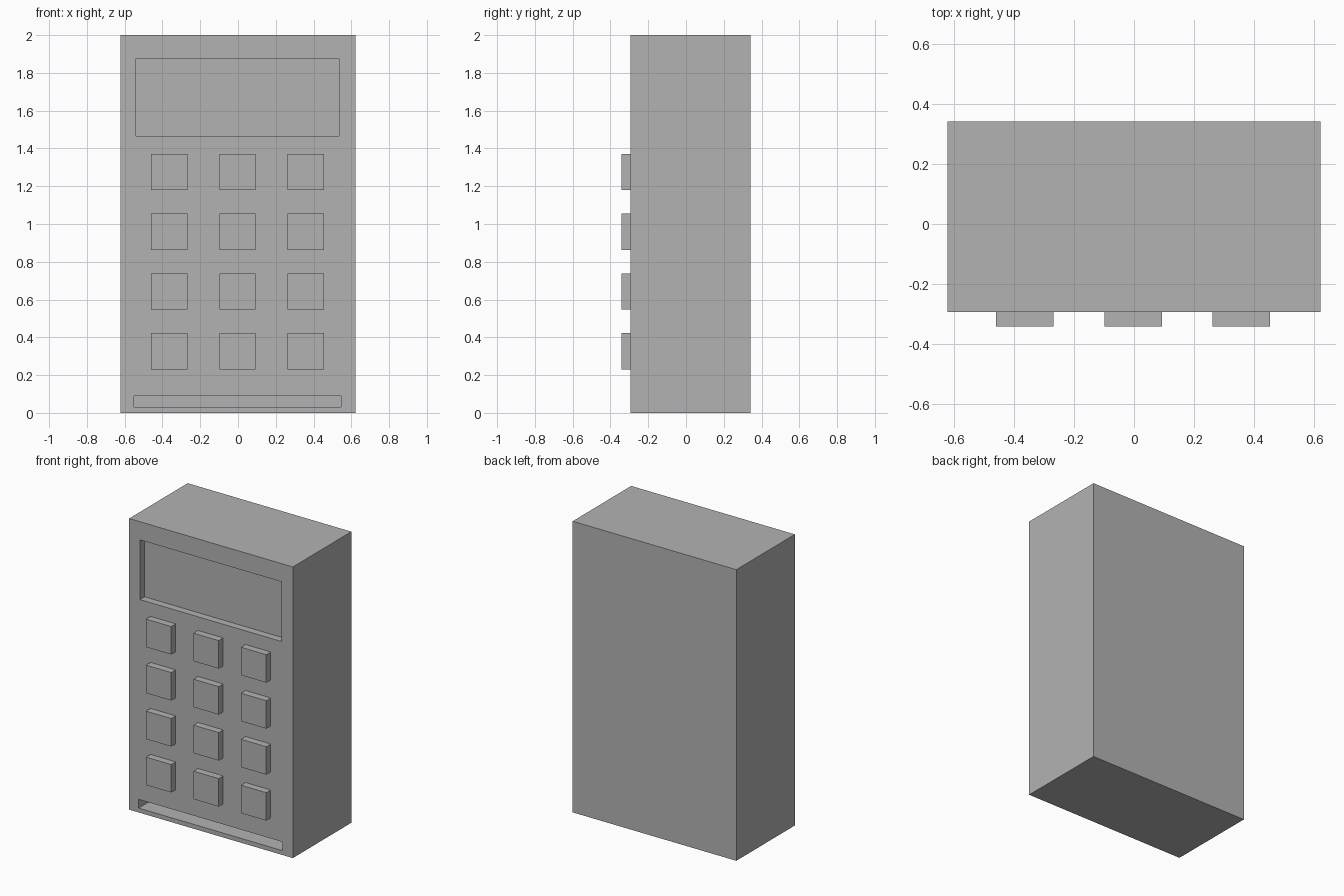
import bpy

cube = bpy.data.objects.get("Cube")
if cube:
    bpy.data.objects.remove(cube, do_unlink=True)

grey = bpy.data.materials.new("plain grey")
grey.use_nodes = True
colour = (0.45, 0.45, 0.45, 1)
grey.diffuse_color = colour
grey.node_tree.nodes["Principled BSDF"].inputs["Base Color"].default_value = colour


def box(name, x0, x1, y0, y1, z0, z1):
    """Flat-sided box between the given limits."""
    bpy.ops.mesh.primitive_cube_add(
        size=1, location=((x0 + x1) / 2, (y0 + y1) / 2, (z0 + z1) / 2))
    ob = bpy.context.object
    ob.name = name
    ob.scale = (x1 - x0, y1 - y0, z1 - z0)
    bpy.ops.object.transform_apply(location=False, rotation=False, scale=True)
    ob.data.materials.append(grey)
    return ob


def cut(target, cutter):
    """Carve the cutter out of the target, then discard it."""
    cutter.hide_render = True
    mod = target.modifiers.new("recess", 'BOOLEAN')
    mod.operation = 'DIFFERENCE'
    mod.solver = 'EXACT'
    mod.object = cutter
    bpy.context.view_layer.objects.active = target
    bpy.ops.object.modifier_apply(modifier=mod.name)
    bpy.data.objects.remove(cutter, do_unlink=True)


# Body with its sunken screen and the slot along the bottom
FRONT = -0.293
body = box("body", -0.622, 0.622, FRONT, 0.342, 0, 2)
cut(body, box("screen_cutter", -0.54, 0.535, FRONT - 0.1, FRONT + 0.05, 1.465, 1.875))
cut(body, box("slot_cutter", -0.55, 0.545, FRONT - 0.1, FRONT + 0.15, 0.03, 0.09))

# Keypad: four rows of three raised square keys
KEY = 0.096
for row in range(4):
    z = 0.327 + row * 0.316
    for col in range(3):
        x = -0.364 + col * 0.361
        box(f"key_{row + 1}_{col + 1}", x - KEY, x + KEY,
            -0.342, FRONT, z - KEY, z + KEY)
